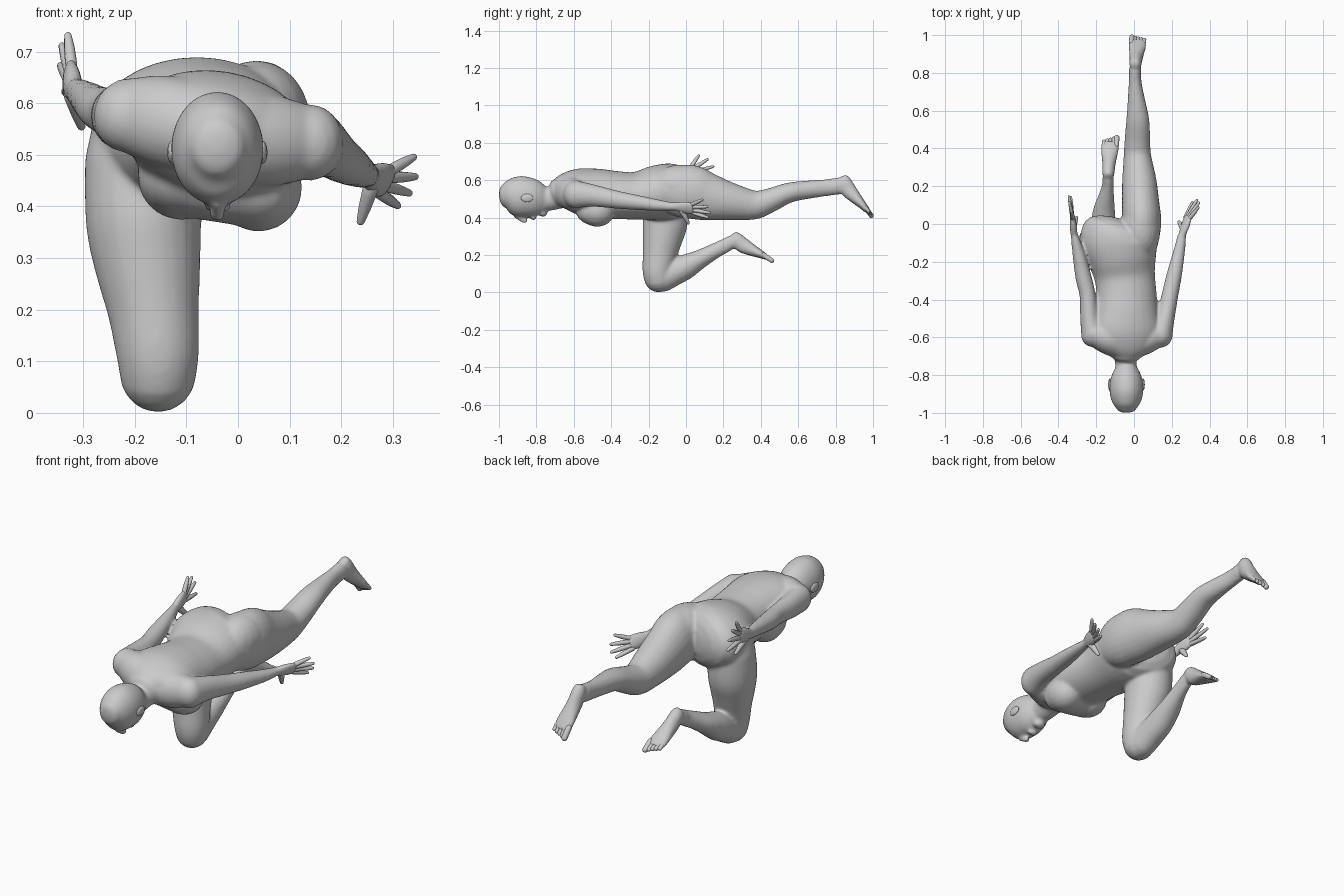
import bpy, bmesh, math
from mathutils import Vector, Matrix


def add_object(name, bm):
    bmesh.ops.recalc_face_normals(bm, faces=bm.faces)
    for f in bm.faces:
        f.smooth = True
    mesh = bpy.data.meshes.new(name)
    bm.to_mesh(mesh)
    bm.free()
    ob = bpy.data.objects.new(name, mesh)
    bpy.context.collection.objects.link(ob)
    return ob


def spline(rows, steps):
    """Catmull-Rom interpolation of section rows."""
    out = []
    for i in range(len(rows) - 1):
        p = [rows[max(i - 1, 0)], rows[i], rows[i + 1], rows[min(i + 2, len(rows) - 1)]]
        for s in range(steps):
            t = s / steps
            out.append([0.5 * (2 * b + (c - a) * t + (2 * a - 5 * b + 4 * c - d) * t * t
                               + (3 * b - a - 3 * c + d) * t ** 3) for a, b, c, d in zip(*p)])
    return out + [list(rows[-1])]


def loft(name, rows, side=(1, 0, 0), n=20, steps=4, cap=1.0):
    """Oval tube through rows (x, y, z, half width, half depth, roll), with round ends."""
    rows = [tuple(r) + (0,) * (6 - len(r)) for r in rows]
    rows = spline(rows, steps)
    rings = []
    for i, r in enumerate(rows):
        c = Vector(r[:3])
        t = (Vector(rows[min(i + 1, len(rows) - 1)][:3]) - Vector(rows[max(i - 1, 0)][:3])).normalized()
        u = Vector(side) + Vector((0, 0, r[5]))
        u = (u - t * u.dot(t)).normalized()
        rings.append((c, t, u, t.cross(u), r[3], r[4]))

    def dome(ring, sign):
        c, t, u, v, a, b = ring
        h = min(a, b) * cap
        return [(c + t * sign * h * math.sin(q), t, u, v, a * math.cos(q), b * math.cos(q))
                for q in (0.4, 0.8, 1.15, 1.45)]
    rings = dome(rings[0], -1)[::-1] + rings + dome(rings[-1], 1)
    bm = bmesh.new()
    loops = []
    for c, t, u, v, a, b in rings:
        loops.append([bm.verts.new(c + u * a * math.cos(k * math.tau / n) + v * b * math.sin(k * math.tau / n))
                      for k in range(n)])
    for p, q in zip(loops, loops[1:]):
        for k in range(n):
            bm.faces.new((p[k], p[(k + 1) % n], q[(k + 1) % n], q[k]))
    bm.faces.new(loops[0])
    bm.faces.new(loops[-1])
    return add_object(name, bm)


def ball(name, centre, radii):
    bm = bmesh.new()
    bmesh.ops.create_uvsphere(bm, u_segments=20, v_segments=12, radius=1,
                              matrix=Matrix.Translation(centre) @ Matrix.Diagonal((*radii, 1)))
    return add_object(name, bm)


def foot(name, heel, toe, inner):
    """Foot along the sole line, with five toes; inner is the big-toe side."""
    heel, toe = Vector(heel), Vector(toe)
    d = toe - heel
    n = Vector((0, -d.z, d.y)).normalized()
    at = lambda t, depth: heel + d * t - n * depth
    rows = [(*at(t, depth), w, h) for t, depth, w, h in (
        (0.06, .036, .026, .032), (.16, .038, .033, .038), (.32, .042, .034, .042), (.5, .034, .04, .034),
        (.7, .022, .048, .023), (.84, .016, .046, .016))]
    part = loft(name, rows, cap=0.5)
    for k in range(5):
        off = Vector((inner * (.033 - .0165 * k), 0, 0))
        r = .0145 if k == 0 else .0105
        loft(name + "_toe", [(*(at(.78, .015) + off), r, r), (*(at(.97 - .025 * k, .012) + off), r, r * .9)],
             n=10, steps=2)
    return part


def hand(name, wrist, knuckle, spread, tips, thumb):
    """Flat palm, four fingers to the given tips, and a thumb."""
    w, k, s = Vector(wrist), Vector(knuckle), Vector(spread).normalized()
    part = loft(name, [(*w, .023, .019), (*w.lerp(k, .5), .037, .019), (*k, .039, .014)], side=s, n=14, cap=.5)
    for i, tip in enumerate(tips):
        a, b = k + s * (.027 - .018 * i), Vector(tip)
        loft(name + "_finger", [(*a.lerp(b, -.1), .0115, .0115), (*a.lerp(b, .5), .0105, .0105),
                                (*a.lerp(b, .93), .007, .007)], side=s, n=10, steps=2)
    a, b = w.lerp(k, .35) - s * .02, Vector(thumb)
    loft(name + "_thumb", [(*a, .018, .016), (*a.lerp(b, .55), .013, .0125), (*a.lerp(b, .92), .008, .008)],
         side=(0, 1, 0), n=10, steps=2)
    return part


body = []
# torso, shoulder girdle, bust and seat
body.append(loft("body", [
    (-.042, -.69, .53, .085, .075, -.08), (-.04, -.64, .54, .16, .10, -.16), (-.04, -.57, .54, .185, .122, -.17),
    (-.04, -.47, .527, .17, .133, -.16), (-.04, -.37, .52, .160, .128, -.13), (-.05, -.27, .517, .162, .127, -.08),
    (-.065, -.17, .53, .187, .146, -.03), (-.078, -.09, .54, .208, .15, 0), (-.07, -.055, .542, .2, .143, 0)],
    n=32, cap=.55))
body.append(loft("shoulders", [
    (-.215, -.582, .578, .062, .072), (-.14, -.605, .565, .085, .09), (-.04, -.62, .54, .098, .09),
    (.06, -.605, .528, .085, .09), (.135, -.582, .525, .062, .072)], side=(0, 1, 0), n=24))
body.append(loft("bust", [(-.12, -.485, .465, .105, .082), (-.04, -.49, .452, .1, .082), (.045, -.485, .439, .105, .082)],
                 side=(0, 1, 0), n=24, cap=.9))
body += [ball("breast", (-.11, -.475, .458), (.085, .095, .084)), ball("breast", (.04, -.475, .437), (.085, .095, .086)),
         ball("buttock", (.035, -.03, .567), (.105, .16, .116))]

# neck and head, face turned down
body.append(loft("neck", [(-.042, -.62, .535, .085, .08), (-.044, -.68, .515, .067, .068), (-.043, -.74, .50, .057, .064),
                          (-.041, -.82, .505, .056, .07)]))
head = [(-.975, .575, .455, .054), (-.945, .607, .427, .075), (-.90, .623, .405, .088), (-.85, .617, .4, .089),
        (-.81, .597, .396, .081), (-.775, .567, .4, .064), (-.755, .54, .408, .05)]
body.append(loft("head", [(-.04, y, (t + b) / 2, w, (t - b) / 2) for y, t, b, w in head], n=24, cap=.45))
body.append(loft("nose", [(-.04, -.91, .405, .01, .01), (-.04, -.88, .392, .014, .015), (-.04, -.862, .384, .018, .015)],
                 n=12))
body += [ball("lips", (-.04, -.815, .398), (.028, .016, .012)), ball("chin", (-.04, -.765, .424), (.032, .024, .02))]
for s in (-1, 1):
    ball("ear", (-.04 + s * .088, -.85, .505), (.009, .033, .022))

# straight leg, kneeling leg
body.append(loft("straight_leg", [
    (.035, -.13, .55, .085, .11), (.04, -.04, .542, .1, .138), (.04, .03, .536, .104, .144), (.035, .11, .513, .099, .13),
    (.028, .23, .487, .091, .103), (.018, .36, .468, .073, .079), (.018, .44, .489, .068, .066),
    (.02, .55, .533, .061, .054), (.013, .65, .549, .047, .049), (.006, .75, .56, .034, .045),
    (.005, .82, .57, .033, .046)], n=24, cap=.5))
body.append(loft("kneeling_thigh", [
    (-.185, -.1, .49, .112, .11), (-.183, -.112, .37, .112, .12), (-.174, -.127, .28, .102, .106),
    (-.164, -.14, .2, .089, .092), (-.156, -.15, .12, .081, .083), (-.155, -.146, .076, .075, .078)], n=24))
body.append(loft("kneeling_shin", [
    (-.155, -.125, .078, .069, .076), (-.16, -.06, .109, .067, .071), (-.162, 0, .138, .065, .067),
    (-.158, .075, .178, .058, .051), (-.146, .15, .22, .041, .042), (-.138, .205, .248, .031, .039),
    (-.137, .24, .268, .031, .037)]))
body.append(foot("straight_foot", (.004, .86, .643), (.024, 1.005, .41), -1))
body.append(foot("kneeling_foot", (-.138, .262, .338), (-.124, .472, .175), 1))

# arms held back along the body
body.append(loft("raised_arm", [
    (-.218, -.59, .575, .062, .07), (-.235, -.5, .575, .05, .06), (-.245, -.38, .58, .043, .049),
    (-.268, -.28, .59, .043, .043), (-.295, -.15, .61, .032, .034), (-.315, -.06, .623, .02, .028)]))
body.append(loft("low_arm", [
    (.14, -.59, .524, .065, .075), (.165, -.5, .518, .05, .06), (.192, -.37, .496, .044, .048),
    (.213, -.27, .482, .041, .041), (.24, -.14, .465, .031, .03), (.254, -.06, .459, .023, .021)]))
body.append(hand("raised_hand", (-.317, -.06, .624), (-.326, .04, .652), (.1, -.35, 1),
                 [(-.33, .07, .735), (-.342, .12, .715), (-.345, .152, .675), (-.335, .148, .62)], (-.302, .04, .55)))
body.append(hand("low_hand", (.254, -.06, .46), (.288, .04, .448), (.45, -.2, 1),
                 [(.343, .09, .497), (.347, .118, .458), (.335, .132, .425), (.312, .12, .4)], (.236, .015, .366)))

# blend the overlapping parts into one skin
bpy.ops.object.select_all(action='DESELECT')
for ob in body:
    ob.select_set(True)
bpy.context.view_layer.objects.active = body[0]
bpy.ops.object.join()
remesh = body[0].modifiers.new("skin", 'REMESH')
remesh.mode = 'VOXEL'
remesh.voxel_size = 0.0075
remesh.use_smooth_shade = True
soften = body[0].modifiers.new("soften", 'SMOOTH')
soften.factor = 0.5
soften.iterations = 10
